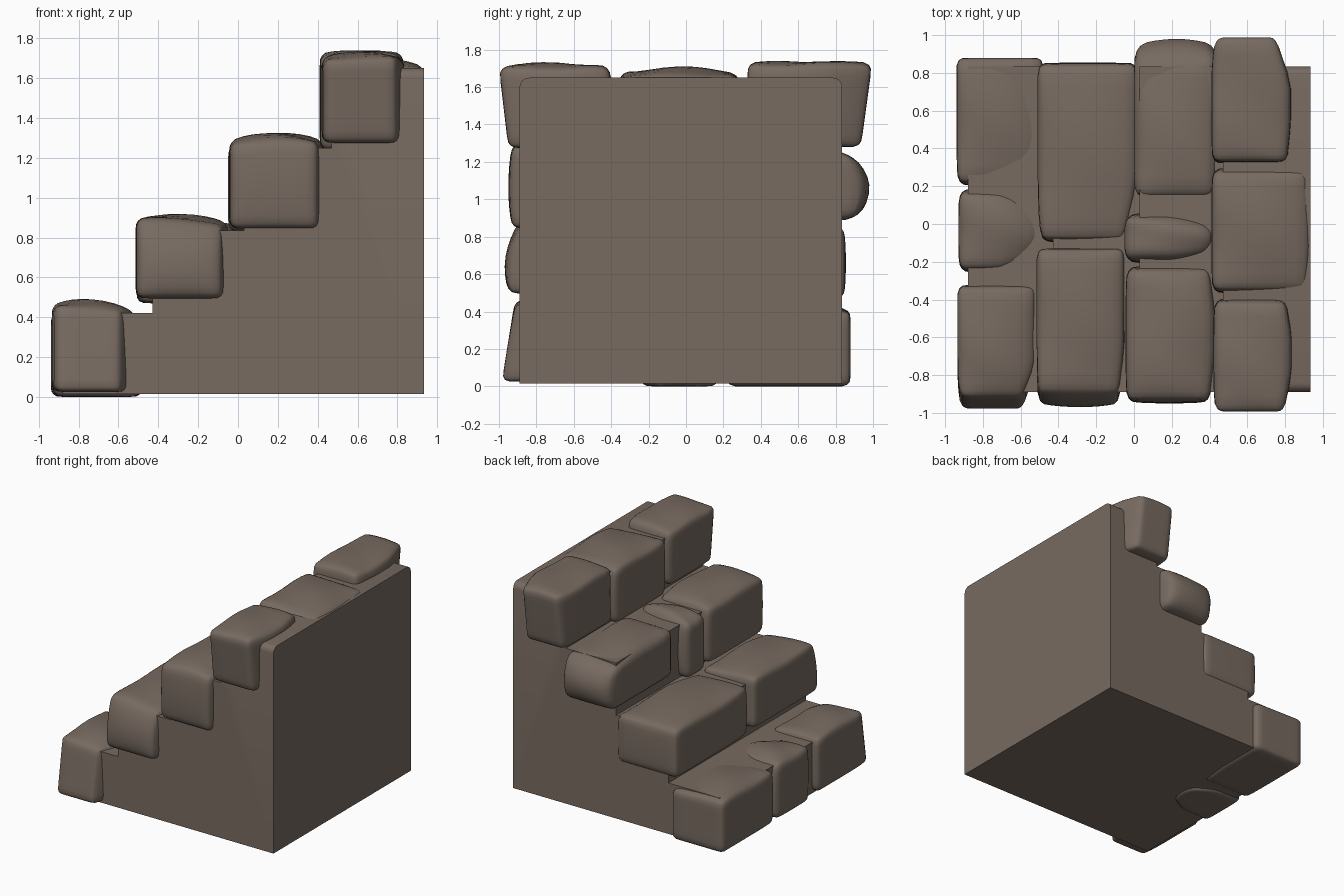
import bpy, bmesh, math, random
from mathutils import Vector

if "Cube" in bpy.data.objects:
    bpy.data.objects.remove(bpy.data.objects["Cube"])

random.seed(4)
stone_mat = bpy.data.materials.new("brown stone")
stone_mat.diffuse_color = (0.185, 0.145, 0.118, 1)
stone_mat.use_nodes = True
stone_mat.node_tree.nodes["Principled BSDF"].inputs["Base Color"].default_value = stone_mat.diffuse_color


def finish(name, bm):
    bmesh.ops.recalc_face_normals(bm, faces=bm.faces[:])
    me = bpy.data.meshes.new(name)
    bm.to_mesh(me)
    bm.free()
    me.materials.append(stone_mat)
    ob = bpy.data.objects.new(name, me)
    bpy.context.collection.objects.link(ob)
    bpy.ops.object.select_all(action='DESELECT')
    ob.select_set(True)
    bpy.context.view_layer.objects.active = ob
    bpy.ops.object.shade_smooth_by_angle(angle=math.radians(40))


def stone(name, xr, yr, zr, r=0.045, crown=0.04, pinch=(0.03, 0.03),
          lean=(0, 0), bulge=(0.02, 0.02), nose=0.0, slope=0.0, skew=0.0):
    """Rounded block. pinch: narrower y ends, lean: y ends shifted at the top,
    bulge: y ends swollen at mid height, nose: narrower right side,
    slope: top drop towards the right, skew: top drop towards the back."""
    x0, x1 = xr
    y0, y1 = yr[0] + bulge[0], yr[1] - bulge[1]
    z0, z1 = zr[0], zr[1] - crown
    c = Vector(((x0 + x1) / 2, (y0 + y1) / 2, (z0 + z1) / 2))
    h = Vector(((x1 - x0) / 2, (y1 - y0) / 2, (z1 - z0) / 2))
    ph = random.uniform(0, 6)
    bm = bmesh.new()
    bmesh.ops.create_cube(bm, size=2)
    bmesh.ops.subdivide_edges(bm, edges=bm.edges[:], cuts=11, use_grid_fill=True)
    for vert in bm.verts:
        # round the edges of the box
        p = Vector([math.sin(t * math.pi / 2) * s for t, s in zip(vert.co, h)])
        q = Vector([max(-s + r, min(s - r, t)) for t, s in zip(p, h)])
        d = p - q
        if d.length > 1e-6:
            p = q + d.normalized() * r
        u, v, w = p.x / h.x, p.y / h.y, p.z / h.z
        top = (w + 1) / 2
        e = 1 if v > 0 else 0
        sgn = 1 if v > 0 else -1
        # hewn shape
        p.x -= pinch[e] * max(0, abs(v) - 0.35) / 0.65 * max(0, u)
        p.x += 0.3 * pinch[e] * abs(v) ** 4 * max(0, -u)
        p.y += lean[e] * top * abs(v) + sgn * bulge[e] * abs(v) ** 3 * (1 - w * w) * (1 - 0.4 * u * u)
        p.y *= 1 - nose * max(0, u) ** 1.5
        p.z += (crown * (1 - u * u) * (1 - v * v * 0.8) - slope * (u + 1) / 2 - skew * (v + 1) / 2) * max(0, w)
        p.z += 0.006 * math.sin(4 * v + 2 * u + ph) * max(0, w)
        vert.co = c + p
    finish(name, bm)


# Stepped core: side profile extruded along y, rounded along the side rims
profile = [(-0.88, 0.015), (0.935, 0.015), (0.935, 1.65), (0.47, 1.65), (0.47, 1.25),
           (0.03, 1.25), (0.03, 0.835), (-0.43, 0.835), (-0.43, 0.42), (-0.88, 0.42)]
bm = bmesh.new()
face = bm.faces.new([bm.verts.new((x, -0.89, z)) for x, z in profile])
ext = bmesh.ops.extrude_face_region(bm, geom=[face])
bmesh.ops.translate(bm, vec=(0, 1.725, 0), verts=[g for g in ext["geom"] if isinstance(g, bmesh.types.BMVert)])
rims = [e for e in bm.edges if abs(e.verts[0].co.z - e.verts[1].co.z) < 1e-5
        and abs(e.verts[0].co.y - e.verts[1].co.y) < 1e-5 and e.verts[0].co.z > 1.6]
bmesh.ops.bevel(bm, geom=rims, offset=0.05, segments=4, profile=0.5, affect='EDGES')
finish("stair_core", bm)

# First step
stone("step1_back_stone", (-0.94, -0.48), (0.20, 0.88), (0.0, 0.455), bulge=(0.02, 0.0), pinch=(0.03, 0.0), slope=0.02)
stone("step1_middle_stone", (-0.93, -0.49), (-0.26, 0.19), (0.0, 0.48), nose=0.5, crown=0.05, slope=0.03)
stone("step1_front_stone", (-0.935, -0.52), (-0.985, -0.32), (0.025, 0.50), lean=(0.07, 0), pinch=(0.07, 0.0),
      bulge=(0.0, 0.01), slope=0.03)

# Second step
stone("step2_back_stone", (-0.51, 0.02), (-0.10, 0.855), (0.47, 0.885), pinch=(0.07, 0), bulge=(0.02, 0.01), crown=0.035)
stone("step2_front_stone", (-0.515, -0.05), (-0.995, -0.13), (0.495, 0.925), lean=(0.06, 0), pinch=(0.03, 0.0),
      bulge=(0.05, 0.0), slope=0.02, crown=0.035)

# Third step
stone("step3_back_stone", (0.0, 0.45), (0.14, 0.995), (0.89, 1.305), lean=(0, -0.03), bulge=(0.0, 0.09),
      pinch=(0.02, 0.01), skew=0.03, r=0.06)
stone("step3_middle_stone", (-0.05, 0.42), (-0.21, 0.06), (0.83, 1.31), nose=0.35, crown=0.05, r=0.05)
stone("step3_front_stone", (-0.045, 0.43), (-0.95, -0.22), (0.845, 1.33), pinch=(0.03, 0.03), crown=0.05)

# Fourth step
stone("step4_back_stone", (0.41, 0.83), (0.32, 0.935), (1.28, 1.74), lean=(0.01, 0.06), bulge=(0, 0),
      pinch=(0.02, 0.08), crown=0.02)
stone("step4_middle_stone", (0.41, 0.935), (-0.37, 0.30), (1.24, 1.715), pinch=(0.02, 0.02), slope=0.02)
stone("step4_front_stone", (0.42, 0.835), (-0.95, -0.39), (1.275, 1.73), lean=(-0.05, 0), bulge=(0.0, 0.02),
      pinch=(0.04, 0.03), crown=0.03)
